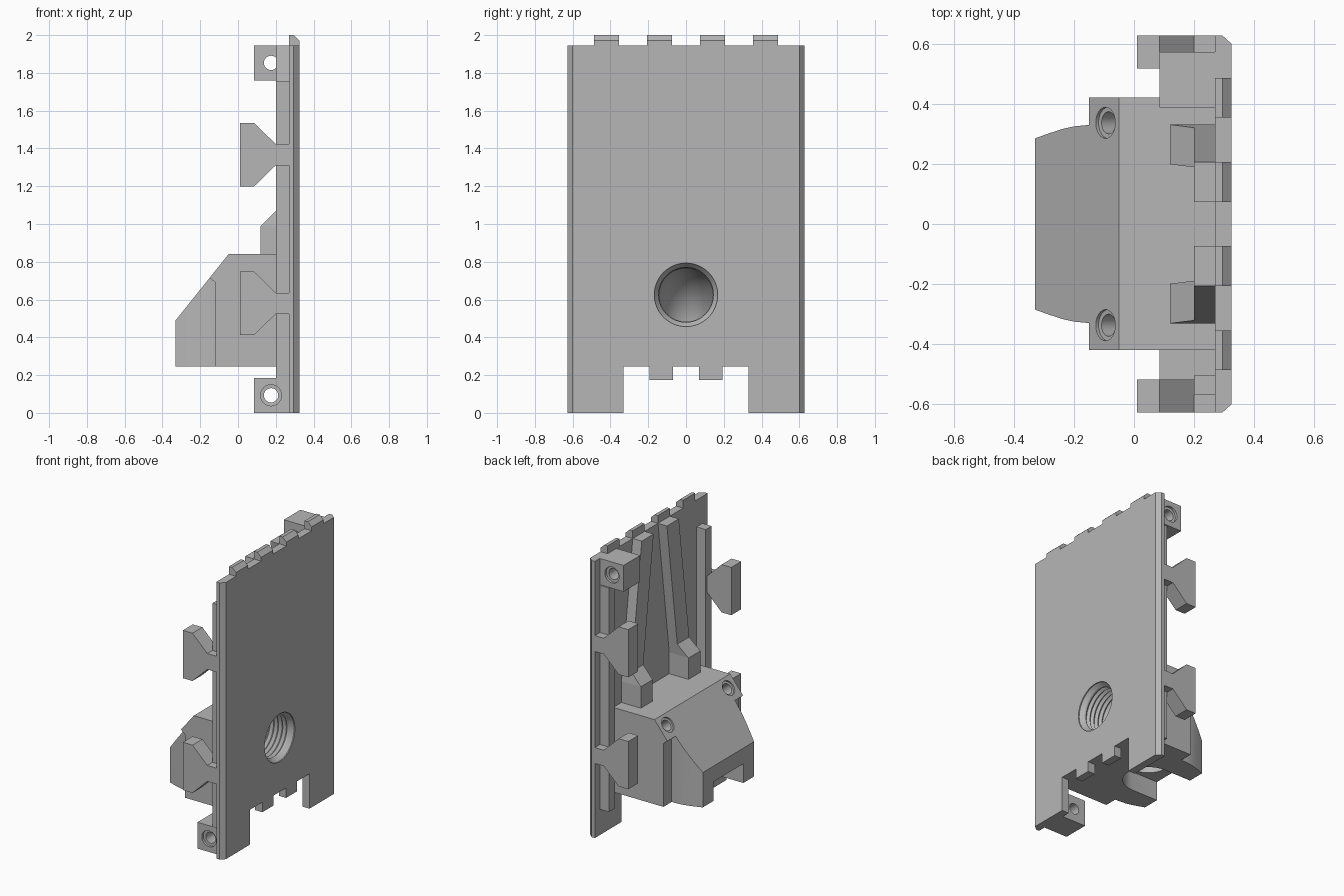
import bpy, bmesh, math
from mathutils import Vector

cube = bpy.data.objects.get("Cube")
if cube:
    bpy.data.objects.remove(cube)

grey = bpy.data.materials.new("plain grey")
grey.use_nodes = True
grey.diffuse_color = (0.47, 0.47, 0.47, 1)
grey.node_tree.nodes["Principled BSDF"].inputs["Base Color"].default_value = grey.diffuse_color

SLOPE = Vector((-0.35, 0, 0.28)).normalized()   # normal of the sloping housing front
AXES = {"x": (1, 2, 0), "y": (0, 2, 1), "z": (0, 1, 2)}


def finish(bm, name):
    bmesh.ops.recalc_face_normals(bm, faces=bm.faces)
    mesh = bpy.data.meshes.new(name)
    bm.to_mesh(mesh)
    bm.free()
    mesh.materials.append(grey)
    ob = bpy.data.objects.new(name, mesh)
    bpy.context.collection.objects.link(ob)
    return ob


def prism(name, outline, axis, lo, hi, plane=None):
    """Extrude a 2D outline along an axis, optionally trimmed by a plane."""
    a, b, c = AXES[axis]
    bm = bmesh.new()
    ends = []
    for level in (lo, hi):
        ring = []
        for p in outline:
            co = [0, 0, 0]
            co[a], co[b], co[c] = p[0], p[1], level
            ring.append(bm.verts.new(co))
        bm.faces.new(ring)
        ends.append(ring)
    n = len(outline)
    for i in range(n):
        j = (i + 1) % n
        bm.faces.new((ends[0][i], ends[0][j], ends[1][j], ends[1][i]))
    if plane:
        cut = bmesh.ops.bisect_plane(bm, geom=bm.verts[:] + bm.edges[:] + bm.faces[:],
                                     plane_co=plane[0], plane_no=plane[1], clear_outer=True)
        edges = [e for e in cut["geom_cut"] if isinstance(e, bmesh.types.BMEdge)]
        bmesh.ops.holes_fill(bm, edges=edges)
    return finish(bm, name)


def box(name, x, y, z):
    return prism(name, [(x[0], y[0]), (x[1], y[0]), (x[1], y[1]), (x[0], y[1])], "z", *z)


def tube(name, rings, sides=40):
    """Skin circles given as (centre, axis, radius) into a closed solid."""
    bm = bmesh.new()
    loops = []
    for centre, axis, r in rings:
        axis = Vector(axis).normalized()
        u = Vector((1, 0, 0)) if abs(axis.y) > 0.9 else Vector((0, 1, 0))
        v = axis.cross(u)
        loops.append([bm.verts.new(Vector(centre) + r * (u * math.cos(t) + v * math.sin(t)))
                      for t in (math.tau * i / sides for i in range(sides))])
    for A, B in zip(loops, loops[1:]):
        for i in range(sides):
            j = (i + 1) % sides
            bm.faces.new((A[i], A[j], B[j], B[i]))
    bm.faces.new(loops[0])
    bm.faces.new(loops[-1])
    return finish(bm, name)


def combine(ob, tools, operation="DIFFERENCE"):
    for tool in tools:
        mod = ob.modifiers.new("cut", "BOOLEAN")
        mod.operation, mod.solver, mod.object = operation, "EXACT", tool
    bpy.context.view_layer.update()
    graph = bpy.context.evaluated_depsgraph_get()
    mesh = bpy.data.meshes.new_from_object(ob.evaluated_get(graph))
    ob.modifiers.clear()
    ob.data = mesh


def smooth(ob):
    bpy.ops.object.select_all(action="DESELECT")
    ob.select_set(True)
    bpy.context.view_layer.objects.active = ob
    bpy.ops.object.shade_smooth_by_angle(angle=math.radians(20))


cutters = []

# Threaded inlet that bends down into the housing
bore = [((x, 0, 0.625), (-1, 0, 0), r) for x, r in ((0.4, 0.168), (0.318, 0.168), (0.29, 0.147))]
for i in range(12):
    bore.append(((0.28 - i * 0.0165, 0, 0.625), (-1, 0, 0), 0.16 if i % 2 else 0.145))
for i in range(13):
    t = math.pi / 2 * i / 12
    bore.append(((0.08 - 0.2 * math.sin(t), 0, 0.425 + 0.2 * math.cos(t)),
                 (-math.cos(t), 0, -math.sin(t)), 0.142))
bore.append(((-0.12, 0, 0.2), (0, 0, -1), 0.142))
inlet = tube("inlet_cutter", bore, 48)
cutters.append(inlet)

# Round-ended outlet slot under the housing
arc = [(-0.12 + 0.165 * math.cos(t), 0.165 * math.sin(t))
       for t in (math.pi * (i / 16 - 0.5) for i in range(17))]
outlet = prism("outlet_cutter", [(-0.5, -0.165)] + arc + [(-0.5, 0.165)], "z", 0.2, 0.38)
cutters.append(outlet)

# Back panel with chamfered sides, bottom notch and inlet opening
panel = prism("panel", [(0.27, -0.627), (0.295, -0.627), (0.325, -0.6), (0.325, 0.6),
                        (0.295, 0.627), (0.27, 0.627)], "z", 0, 1.945)
notch = box("notch_cutter", (0.2, 0.4), (-0.33, 0.33), (-0.1, 0.245))
cutters.append(notch)
combine(panel, [notch, inlet])
smooth(panel)

# Teeth along the top and bottom edges
for i, y in enumerate((-0.42, -0.14, 0.14, 0.42)):
    prism(f"top_tooth_{i + 1}", [(0.27, 1.945), (0.325, 1.945), (0.325, 1.972), (0.295, 2),
                                 (0.27, 2)], "y", y - 0.066, y + 0.066)
for side in (-1, 1):
    y = side * 0.132
    box("bottom_tooth", (0.27, 0.325), (y - 0.062, y + 0.062), (0.175, 0.245))

# Housing: wide body joined to the tapered, sloping nose
housing = prism("housing", [(0.27, 0.245), (-0.12, 0.245), (-0.12, 0.69), (-0.15, 0.715),
                            (-0.05, 0.84), (0.27, 0.84)], "y", -0.42, 0.422)
side = [(0.1, 0.33), (-0.15, 0.33), (-0.2, 0.325), (-0.24, 0.316), (-0.28, 0.303), (-0.33, 0.285)]
nose = prism("nose_tool", side + [(x, -y) for x, y in reversed(side)], "z", 0.245, 0.83,
             (Vector((-0.05, 0, 0.84)), SLOPE))
cutters.append(nose)
combine(housing, [nose], "UNION")
screws = []
for y in (-0.337, 0.337):
    centre = Vector((-0.095, y, 0.784))
    screws.append(tube("screw_cutter", [(centre + SLOPE * d, SLOPE, r) for d, r in
                       ((0.05, 0.052), (-0.012, 0.052), (-0.013, 0.037), (-0.15, 0.037))], 24))
cutters += screws
combine(housing, [inlet, outlet] + screws)
smooth(housing)

for s, label in ((-1, "right"), (1, "left")):
    # Side rails
    box(f"{label}_rail", (0.2, 0.27), sorted((s * 0.505, s * 0.57)), (0.18, 1.755))
    # Flared clips
    for z, level in ((0.58, "lower"), (1.367, "upper")):
        half = [(0.27, 0.056), (0.2, 0.056), (0.085, 0.168), (0.01, 0.168)]
        outline = [(x, z + h) for x, h in half] + [(x, z - h) for x, h in reversed(half)]
        prism(f"{label}_{level}_clip", outline, "y", *sorted((s * 0.517, s * 0.627)))
    # Leaning ribs with a foot on the housing
    bm = bmesh.new()
    rows = [(0.12, 0.84, 0.265), (0.12, 0.99, 0.265), (0.2, 1.07, 0.255), (0.2, 1.945, 0.14)]
    loops = []
    for x, z, y in rows:
        loops.append([bm.verts.new((px, s * py, z)) for px, py in
                      ((x, y - 0.066), (x, y + 0.066), (0.27, y + 0.066), (0.27, y - 0.066))])
    for A, B in zip(loops, loops[1:]):
        for i in range(4):
            j = (i + 1) % 4
            bm.faces.new((A[i], A[j], B[j], B[i]))
    bm.faces.new(loops[0])
    bm.faces.new(loops[-1])
    finish(bm, f"{label}_rib")

# Mounting lugs with counterbored holes
for name, s, z in (("bottom_lug", -1, 0), ("top_lug", 1, 1.76)):
    lug = box(name, (0.085, 0.27), sorted((s * 0.388, s * 0.572)), (z, z + 0.185))
    drill = tube("lug_cutter", [((0.175, s * y, z + 0.093), (0, s, 0), r) for y, r in
                 ((0.7, 0.056), (0.555, 0.056), (0.554, 0.038), (0.3, 0.038))], 24)
    cutters.append(drill)
    combine(lug, [drill])
    smooth(lug)

for tool in cutters:
    bpy.data.objects.remove(tool)
